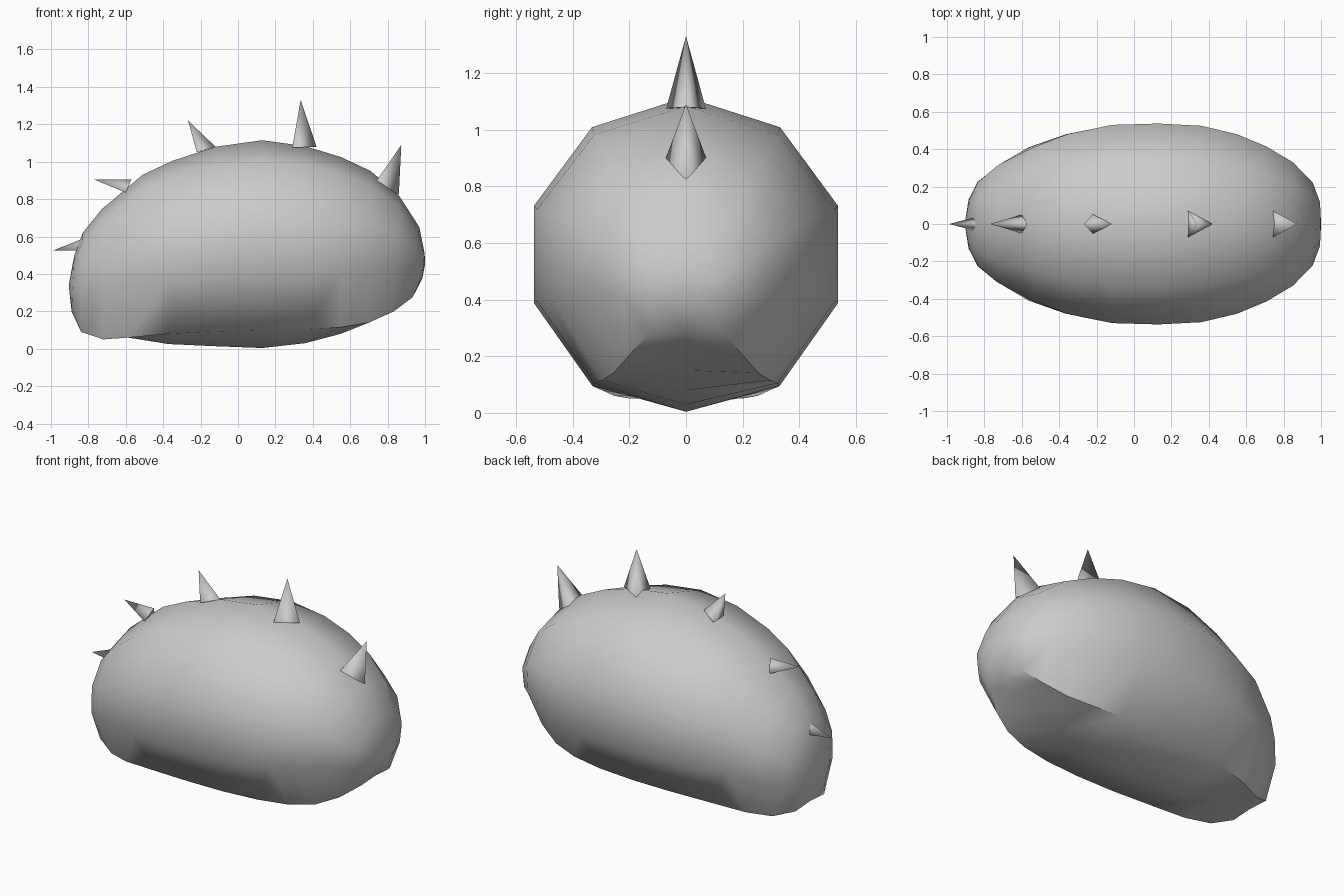
import bpy, bmesh, math
from mathutils import Vector

if "Cube" in bpy.data.objects:
    bpy.data.objects.remove(bpy.data.objects["Cube"])


def finish(bm, name):
    bmesh.ops.recalc_face_normals(bm, faces=bm.faces)
    me = bpy.data.meshes.new(name)
    bm.to_mesh(me)
    bm.free()
    ob = bpy.data.objects.new(name, me)
    bpy.context.collection.objects.link(ob)
    return ob


# Body: ten-sided tilted rings along x
# top x, top z, keel x, keel z, half width, crease z (underside edge)
RINGS = [
    (-.875, .50, -.89, .20, .13, .22),
    (-.83, .62, -.84, .10, .225, .09),
    (-.73, .745, -.72, .06, .315, .05),
    (-.51, .93, -.59, .06, .41, .06),
    (-.35, 1.005, -.37, .025, .48, .08),
    (-.12, 1.08, -.11, .013, .53, .093),
    (.13, 1.115, .13, .004, .537, .097),
    (.36, 1.083, .36, .03, .525, .105),
    (.55, 1.025, .55, .08, .48, .115),
    (.71, .95, .70, .15, .415, .14),
    (.86, .82, .83, .235, .33, .20),
    (.97, .65, .93, .28, .22, .275),
    (.998, .51, .985, .375, .12, .39),
]
N = 10
bm = bmesh.new()
loops = []
for xt, zt, xb, zb, w, zc in RINGS:
    r = w / math.cos(math.radians(18))
    ring = []
    for i in range(N):
        a = 2 * math.pi * i / N
        t = (1 + math.cos(a)) / 2
        z = zb + (zt - zb) * t
        if i in (4, 6):
            z = zc
        ring.append(bm.verts.new((xb + (xt - xb) * t, r * math.sin(a), z)))
    loops.append(ring)
for a, b in zip(loops, loops[1:]):
    for i in range(N):
        j = (i + 1) % N
        bm.faces.new((a[i], a[j], b[j], b[i]))
for ring, tip in ((loops[0], (-.905, 0, .34)), (loops[-1], (1.0, 0, .45))):
    p = bm.verts.new(tip)
    for i in range(N):
        bm.faces.new((ring[i], ring[(i + 1) % N], p))
body = finish(bm, "body")
bpy.context.view_layer.objects.active = body
body.select_set(True)
bpy.ops.object.shade_smooth_by_angle(angle=math.radians(45))
body.select_set(False)

# Back spikes: three-sided pyramids; tip, paired base corners, single base corner
SPIKES = [
    ((.873, 1.09), (.735, .075, .89), (.86, .825)),
    ((.335, 1.33), (.29, .07, 1.075), (.42, 1.08)),
    ((-.267, 1.22), (-.22, .052, 1.05), (-.12, 1.08)),
    ((-.77, .905), (-.60, .05, .835), (-.57, .905)),
    ((-.99, .525), (-.82, .043, .525), (-.825, .59)),
]
for k, ((tx, tz), (px, py, pz), (sx, sz)) in enumerate(SPIKES):
    bm = bmesh.new()
    tip, l, r, s = [bm.verts.new(Vector(c)) for c in
                    ((tx, 0, tz), (px, py, pz), (px, -py, pz), (sx, 0, sz))]
    for a, b in ((l, r), (r, s), (s, l)):
        bm.faces.new((tip, a, b)).smooth = True
    base = bm.faces.new((l, s, r))
    for e in base.edges:
        e.smooth = False
    finish(bm, f"back_spike_{k + 1}")
